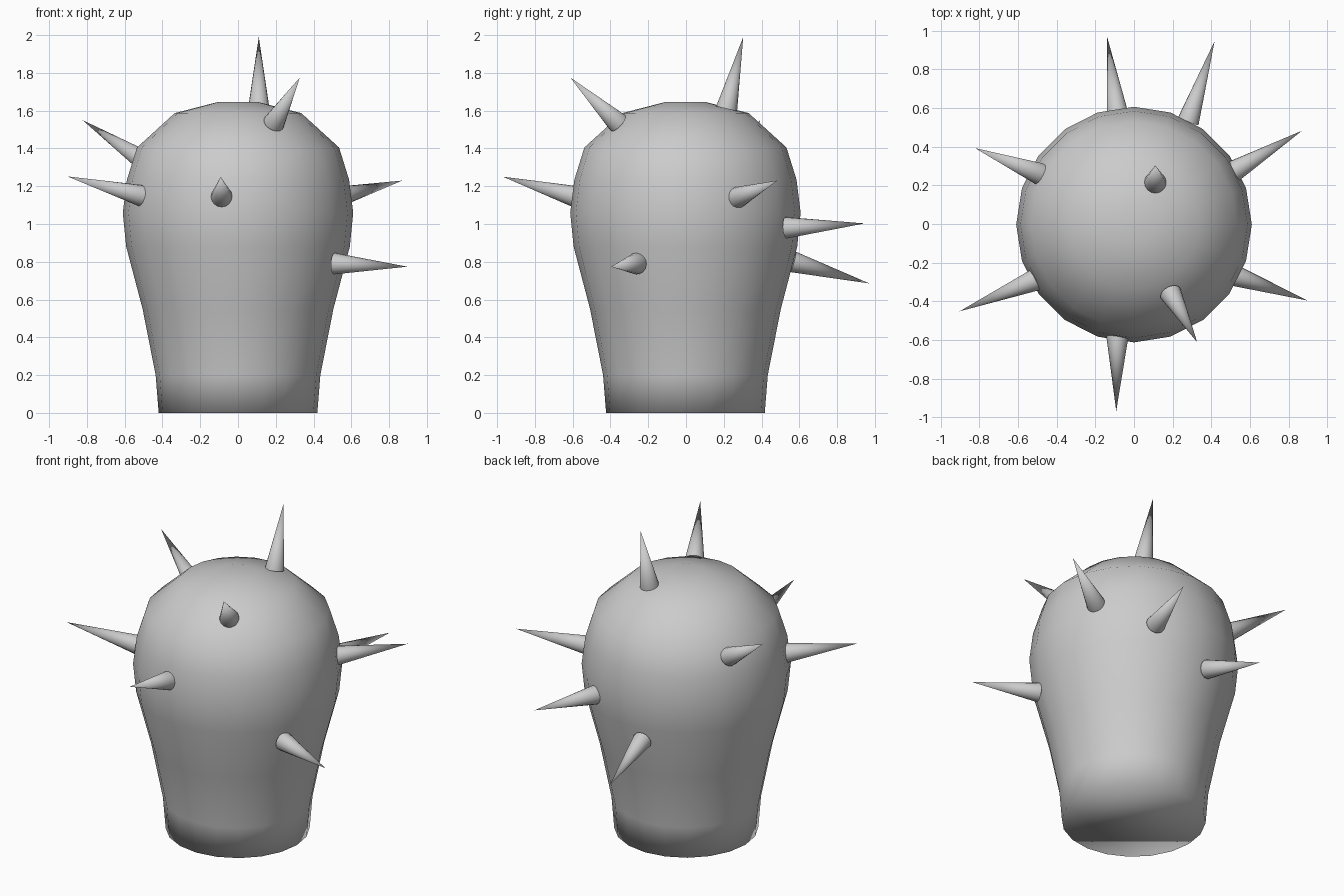
import bpy, bmesh, math
from mathutils import Vector

if "Cube" in bpy.data.objects:
    bpy.data.objects.remove(bpy.data.objects["Cube"])


def add_object(name, bm):
    bmesh.ops.recalc_face_normals(bm, faces=bm.faces)
    mesh = bpy.data.meshes.new(name)
    bm.to_mesh(mesh)
    bm.free()
    obj = bpy.data.objects.new(name, mesh)
    bpy.context.collection.objects.link(obj)
    for p in mesh.polygons:
        p.use_smooth = True
    return obj


def lathe(name, profile, sides, center_y=0.0):
    """Closed round body from (radius, height) rings."""
    bm = bmesh.new()
    rings = []
    for r, z in profile:
        rings.append([bm.verts.new((r * math.cos(2 * math.pi * i / sides),
                                    center_y + r * math.sin(2 * math.pi * i / sides), z))
                      for i in range(sides)])
    for a, b in zip(rings, rings[1:]):
        for i in range(sides):
            j = (i + 1) % sides
            bm.faces.new((a[i], a[j], b[j], b[i]))
    bm.faces.new(rings[0])
    bm.faces.new(rings[-1])
    return add_object(name, bm)


def spike(name, base, tip, radius=0.057, sides=16):
    """Cone from base centre to tip."""
    base, tip = Vector(base), Vector(tip)
    axis = tip - base
    bm = bmesh.new()
    bmesh.ops.create_cone(bm, cap_ends=True, segments=sides, radius1=radius,
                          radius2=0.0, depth=axis.length)
    bmesh.ops.remove_doubles(bm, verts=bm.verts, dist=1e-5)
    turn = Vector((0, 0, 1)).rotation_difference(axis)
    for v in bm.verts:
        v.co = turn @ v.co + (base + tip) / 2
    obj = add_object(name, bm)
    # flat base disc with a crisp rim
    bpy.ops.object.select_all(action='DESELECT')
    obj.select_set(True)
    bpy.context.view_layer.objects.active = obj
    bpy.ops.object.shade_smooth_by_angle(angle=math.radians(50))
    return obj


# Bulbous body, narrow at the foot
lathe("body", [(0.42, 0.0), (0.436, 0.2), (0.505, 0.55), (0.592, 0.88),
               (0.61, 1.06), (0.588, 1.235), (0.535, 1.405),
               (0.335, 1.587), (0.11, 1.645)], 20, -0.003)

# Spikes: base centre, tip
spikes = [
    ((0.11, 0.215, 1.61), (0.11, 0.303, 1.99)),
    ((-0.086, -0.585, 1.145), (-0.092, -0.968, 1.25)),
    ((0.19, -0.36, 1.535), (0.327, -0.612, 1.775)),
    ((-0.49, 0.26, 1.33), (-0.823, 0.393, 1.55)),
    ((-0.513, -0.29, 1.15), (-0.903, -0.452, 1.252)),
    ((0.51, -0.263, 0.79), (0.897, -0.396, 0.774)),
    ((0.515, 0.272, 1.14), (0.87, 0.483, 1.23)),
    ((0.28, 0.53, 0.98), (0.417, 0.946, 1.003)),
    ((-0.085, 0.565, 0.80), (-0.14, 0.972, 0.685)),
]
for n, (base, tip) in enumerate(spikes, 1):
    spike(f"spike_{n}", base, tip)
